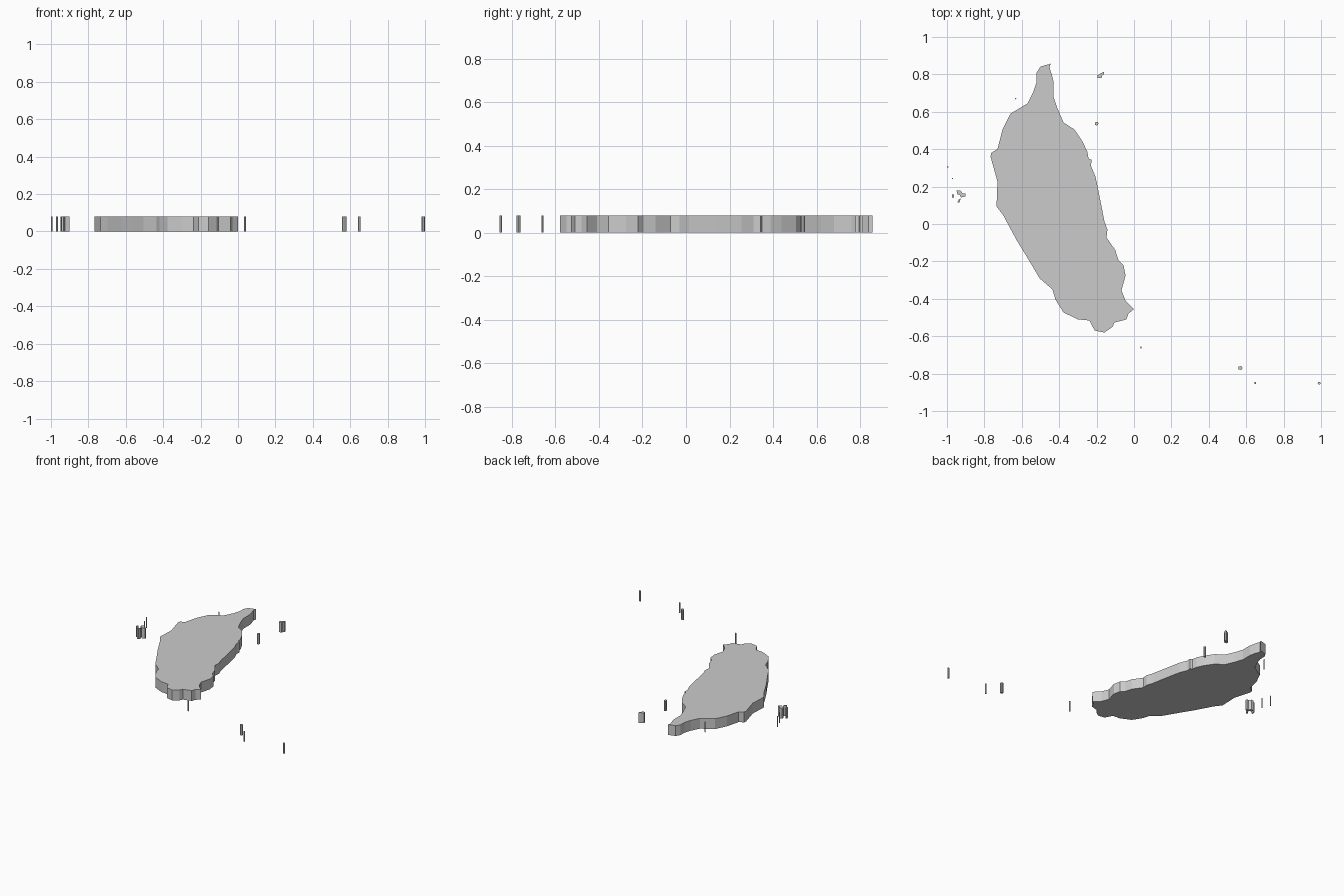
import bpy, bmesh
from math import cos, sin, tau

HEIGHT = 0.08


def slab(name, outline):
    """Extrude a closed outline up from the ground into a flat-topped plate."""
    bm = bmesh.new()
    base = bm.faces.new([bm.verts.new((x, y, 0)) for x, y in outline])
    top = bmesh.ops.extrude_face_region(bm, geom=[base], use_keep_orig=True)
    verts = [g for g in top["geom"] if isinstance(g, bmesh.types.BMVert)]
    bmesh.ops.translate(bm, verts=verts, vec=(0, 0, HEIGHT))
    bmesh.ops.recalc_face_normals(bm, faces=bm.faces)
    mesh = bpy.data.meshes.new(name)
    bm.to_mesh(mesh)
    bm.free()
    obj = bpy.data.objects.new(name, mesh)
    bpy.context.collection.objects.link(obj)
    return obj


def ellipse(cx, cy, rx, ry, sides):
    return [(cx + rx * cos(tau * i / sides), cy + ry * sin(tau * i / sides))
            for i in range(sides)]


# Main island: clockwise coastline from the northern tip
slab("main_island", [
    (-.445, .857), (-.452, .838), (-.44, .80), (-.43, .76), (-.43, .68),
    (-.41, .62), (-.377, .543), (-.318, .505), (-.275, .44), (-.25, .388),
    (-.243, .35), (-.227, .343), (-.23, .31), (-.206, .254), (-.184, .147),
    (-.158, .013), (-.142, -.03), (-.147, -.072), (-.10, -.14),
    (-.083, -.195), (-.056, -.22), (-.045, -.275), (-.067, -.355),
    (-.045, -.41), (0, -.455), (-.03, -.48), (-.04, -.51), (-.104, -.527),
    (-.115, -.55), (-.158, -.58), (-.21, -.57), (-.238, -.516),
    (-.30, -.51), (-.377, -.473), (-.42, -.404), (-.436, -.35),
    (-.505, -.29), (-.57, -.18), (-.623, -.094), (-.67, -.008),
    (-.698, .045), (-.735, .094), (-.73, .227), (-.767, .36),
    (-.764, .38), (-.73, .40), (-.703, .505), (-.66, .59), (-.57, .644),
    (-.537, .71), (-.52, .762), (-.52, .81), (-.50, .842),
])

# Irregular islets
slab("west_islet", [
    (-.948, .179), (-.928, .18), (-.916, .163), (-.90, .163), (-.90, .148),
    (-.925, .142), (-.932, .155), (-.947, .16)])
slab("southwest_islet", [
    (-.945, .114), (-.932, .116), (-.927, .138), (-.936, .132)])
slab("northeast_islet", [
    (-.195, .78), (-.173, .78), (-.17, .795), (-.161, .80), (-.161, .813),
    (-.178, .805), (-.195, .795)])

# Small rounded islets: centre, radii, side count
SMALL = [
    (-.968, .149, .006, .013, 6), (-.97, .243, .004, .004, 5),
    (-.996, .305, .004, .004, 6), (-.632, .670, .004, .004, 5),
    (-.200, .537, .010, .010, 8), (.037, -.660, .005, .005, 6),
    (.568, -.770, .012, .010, 8), (.648, -.850, .006, .005, 6),
    (.990, -.851, .009, .007, 6),
]
for i, spec in enumerate(SMALL):
    slab(f"small_islet_{i + 1}", ellipse(*spec))
